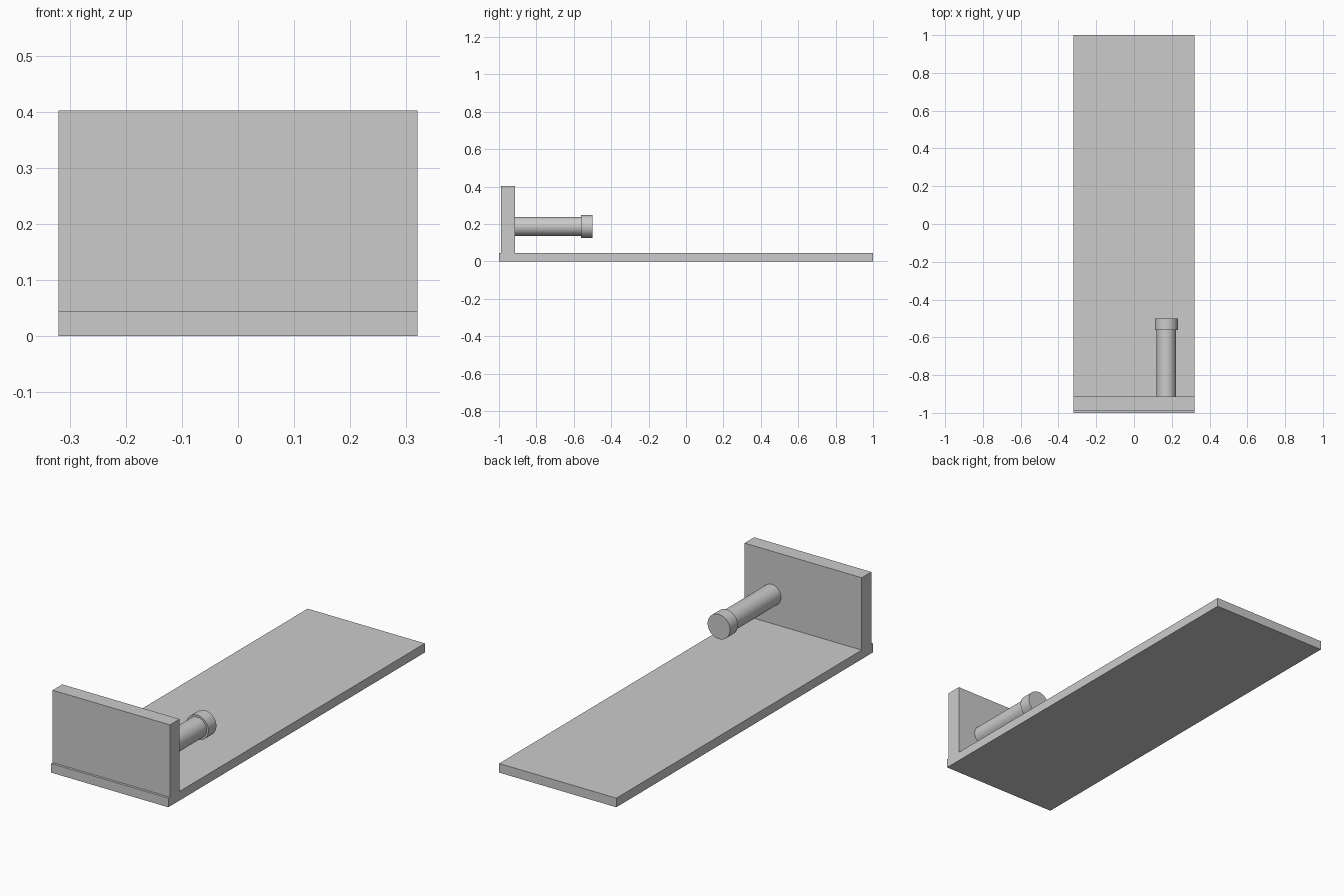
import bpy
import math

if "Cube" in bpy.data.objects:
    bpy.data.objects.remove(bpy.data.objects["Cube"])


def box(name, lo, hi):
    """Box between two opposite corners."""
    bpy.ops.mesh.primitive_cube_add(size=1, location=[(a + b) / 2 for a, b in zip(lo, hi)])
    ob = bpy.context.object
    ob.name = name
    ob.scale = [b - a for a, b in zip(lo, hi)]
    bpy.ops.object.transform_apply(location=False, rotation=False, scale=True)


def rod(name, radius, y0, y1, x=0.171, z=0.187):
    """Smooth cylinder running along y."""
    bpy.ops.mesh.primitive_cylinder_add(vertices=48, radius=radius, depth=y1 - y0,
                                        location=(x, (y0 + y1) / 2, z),
                                        rotation=(math.pi / 2, 0, 0))
    bpy.context.object.name = name
    bpy.ops.object.shade_smooth_by_angle(angle=math.radians(30))


# Flat base and upright end plate
box("base_plate", (-0.32, -1.0, 0.0), (0.32, 1.0, 0.045))
box("end_plate", (-0.32, -0.988, 0.045), (0.32, -0.913, 0.402))

# Peg with a wider cap
rod("peg_shaft", 0.051, -0.913, -0.562)
rod("peg_cap", 0.061, -0.562, -0.5)
